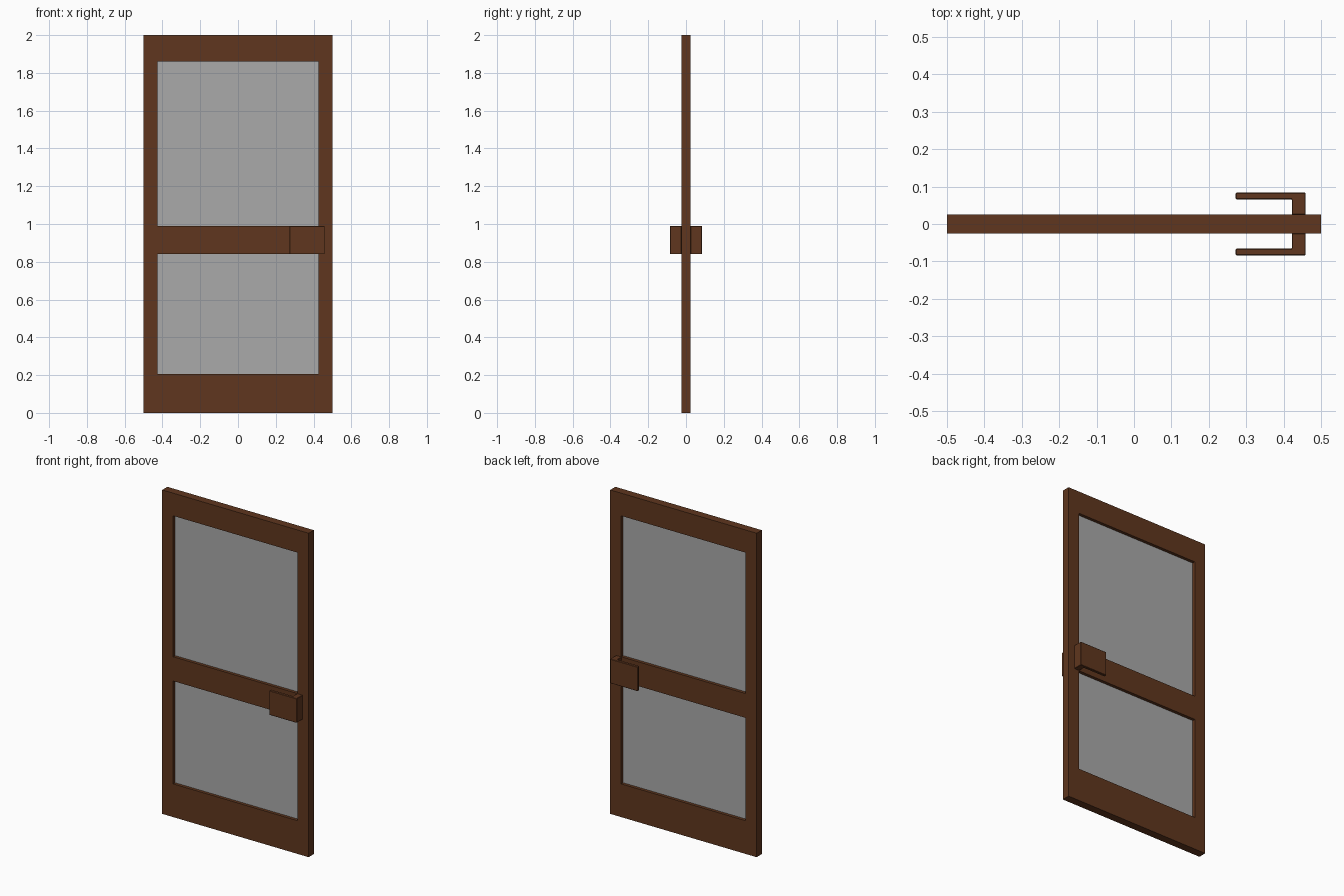
import bpy
import bmesh

if "Cube" in bpy.data.objects:
    bpy.data.objects.remove(bpy.data.objects["Cube"])


def material(name, color):
    m = bpy.data.materials.new(name)
    m.diffuse_color = color
    m.use_nodes = True
    m.node_tree.nodes["Principled BSDF"].inputs["Base Color"].default_value = m.diffuse_color
    return m


wood = material("brown_wood", (0.115, 0.037, 0.013, 1))
glass = material("grey_glass", (0.4, 0.4, 0.4, 0.6))


def make_object(name, bm, mat):
    bmesh.ops.recalc_face_normals(bm, faces=bm.faces)
    me = bpy.data.meshes.new(name)
    bm.to_mesh(me)
    bm.free()
    me.materials.append(mat)
    ob = bpy.data.objects.new(name, me)
    bpy.context.collection.objects.link(ob)
    return ob


def extrude(bm, faces, vec):
    ret = bmesh.ops.extrude_face_region(bm, geom=faces, use_keep_orig=True)
    verts = [g for g in ret["geom"] if isinstance(g, bmesh.types.BMVert)]
    bmesh.ops.translate(bm, verts=verts, vec=vec)


def bevel(ob, width):
    mod = ob.modifiers.new("edge_bevel", "BEVEL")
    mod.width = width
    mod.segments = 1
    mod.limit_method = 'ANGLE'


# Door frame: a grid of cells with the two window cells left open
T = 0.05
xs = [-0.5, -0.425, 0.425, 0.5]
zs = [0, 0.205, 0.84, 0.99, 1.86, 2.0]
windows = [(1, 1), (1, 3)]
bm = bmesh.new()
grid = [[bm.verts.new((x, -T / 2, z)) for z in zs] for x in xs]
cells = [bm.faces.new((grid[i][j], grid[i + 1][j], grid[i + 1][j + 1], grid[i][j + 1]))
         for i in range(3) for j in range(5) if (i, j) not in windows]
extrude(bm, cells, (0, T, 0))
make_object("door_frame", bm, wood)

# Glass panes recessed in the openings
for name, (i, j) in zip(("lower_glass", "upper_glass"), windows):
    bm = bmesh.new()
    corners = [(xs[i], zs[j]), (xs[i + 1], zs[j]), (xs[i + 1], zs[j + 1]), (xs[i], zs[j + 1])]
    face = bm.faces.new([bm.verts.new((x, -0.006, z)) for x, z in corners])
    extrude(bm, [face], (0, 0.012, 0))
    make_object(name, bm, glass)

# L-shaped pull handles, one on each side of the door
profile = [(0.422, 0.025), (0.422, 0.066), (0.272, 0.066),
           (0.272, 0.084), (0.459, 0.084), (0.459, 0.025)]
for name, side in (("front_handle", -1), ("back_handle", 1)):
    bm = bmesh.new()
    face = bm.faces.new([bm.verts.new((x, side * y, 0.84)) for x, y in profile])
    extrude(bm, [face], (0, 0, 0.15))
    bevel(make_object(name, bm, wood), 0.002)
